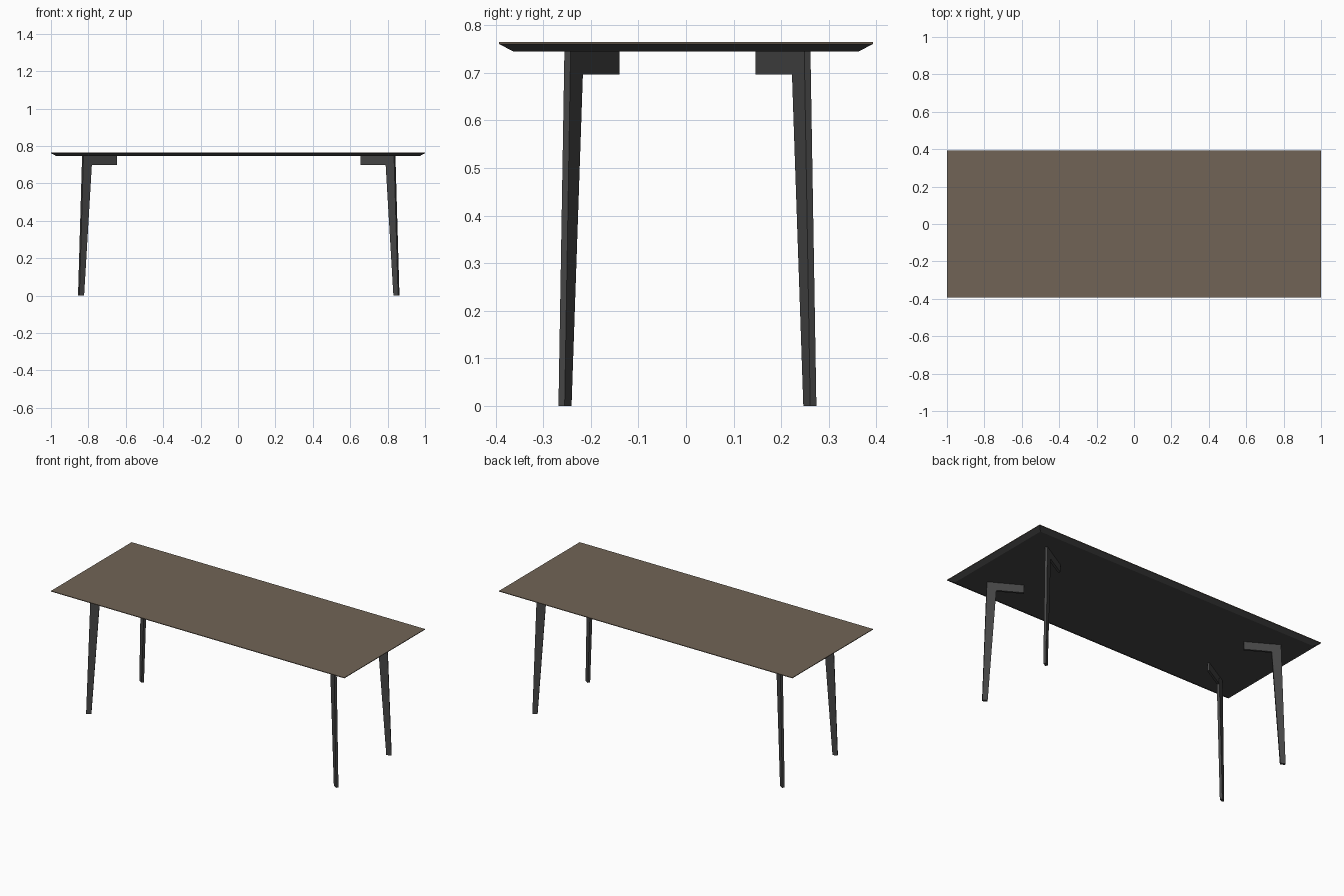
import bpy, math
from mathutils import Vector

if "Cube" in bpy.data.objects:
    bpy.data.objects.remove(bpy.data.objects["Cube"])


def material(name, rgb):
    m = bpy.data.materials.new(name)
    m.diffuse_color = (*rgb, 1)
    m.use_nodes = True
    m.node_tree.nodes["Principled BSDF"].inputs["Base Color"].default_value = m.diffuse_color
    return m


BROWN = material("brown wood", (0.165, 0.127, 0.093))
DARK = material("dark metal", (0.062, 0.062, 0.062))


def make(name, verts, faces, mat):
    me = bpy.data.meshes.new(name)
    me.from_pydata(verts, [], faces)
    me.materials.append(mat)
    ob = bpy.data.objects.new(name, me)
    bpy.context.collection.objects.link(ob)
    # consistent outward normals
    import bmesh
    bm = bmesh.new()
    bm.from_mesh(me)
    bmesh.ops.recalc_face_normals(bm, faces=bm.faces)
    bm.to_mesh(me)
    bm.free()
    return ob


def prism(name, lower, upper, mat):
    """Solid between two matching loops of points."""
    n = len(lower)
    sides = [(i, (i + 1) % n, n + (i + 1) % n, n + i) for i in range(n)]
    return make(name, lower + upper,
                [tuple(range(n)), tuple(range(n, 2 * n))] + sides, mat)


def rect(hx, hy, z):
    return [(-hx, -hy, z), (hx, -hy, z), (hx, hy, z), (-hx, hy, z)]


HX, HY = 1.0, 0.393
Z_UNDER, Z_LIP, Z_TOP = 0.745, 0.761, 0.765

# Table top: thin wooden surface over a dark core with bevelled underside
prism("table_top_surface", rect(HX, HY, Z_LIP), rect(HX, HY, Z_TOP), BROWN)
prism("table_top_core", rect(HX - 0.03, HY - 0.03, Z_UNDER), rect(HX, HY, Z_LIP), DARK)

# Legs: flat tapered plates standing on diagonals, each with an inward bracket
ANGLE = math.radians(30)
OFFSET = Vector((0.004, 0.003, 0))


def plate(name, profile, thick, sx, sy):
    """Extrude an (outward distance, z) profile along a corner's diagonal."""
    along = Vector((sx * math.cos(ANGLE), sy * math.sin(ANGLE), 0))
    across = Vector((-along.y, along.x, 0)) * thick / 2
    start = Vector((sx * 0.834, sy * 0.252, 0)) + OFFSET
    mid = [start + along * s + Vector((0, 0, z)) for s, z in profile]
    prism(name, [p - across for p in mid], [p + across for p in mid], DARK)


for sx, side in ((-1, "left"), (1, "right")):
    for sy, end in ((-1, "front"), (1, "back")):
        plate(f"{end}_{side}_leg",
              [(-0.004, 0), (0.025, 0), (0, Z_UNDER), (-0.055, Z_UNDER)], 0.015, sx, sy)
        plate(f"{end}_{side}_bracket",
              [(-0.206, 0.697), (-0.03, 0.697), (-0.03, Z_UNDER), (-0.206, Z_UNDER)],
              0.0135, sx, sy)
